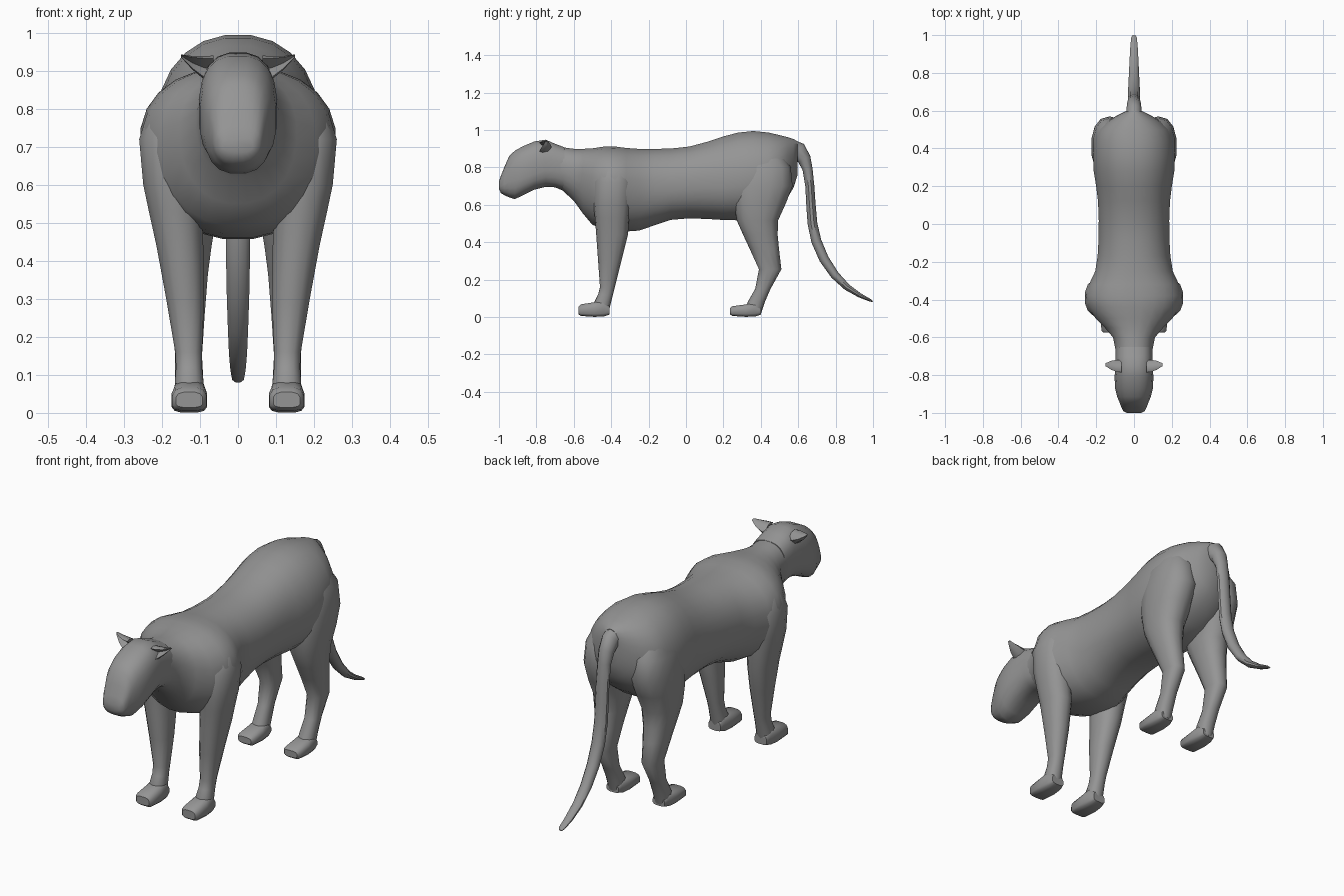
import bpy, bmesh, math
from mathutils import Vector

fur = bpy.data.materials.new("grey fur")
fur.diffuse_color = (0.3, 0.3, 0.3, 1)


def loft(name, rings):
    """Skin a closed tube through equal-length rings and cap both ends."""
    bm = bmesh.new()
    loops = [[bm.verts.new(p) for p in r] for r in rings]
    n = len(loops[0])
    for a, b in zip(loops, loops[1:]):
        for i in range(n):
            j = (i + 1) % n
            bm.faces.new((a[i], a[j], b[j], b[i]))
    bm.faces.new(loops[0])
    bm.faces.new(loops[-1])
    bmesh.ops.recalc_face_normals(bm, faces=bm.faces)
    mesh = bpy.data.meshes.new(name)
    bm.to_mesh(mesh)
    bm.free()
    mesh.materials.append(fur)
    ob = bpy.data.objects.new(name, mesh)
    bpy.context.collection.objects.link(ob)
    bpy.ops.object.select_all(action='DESELECT')
    ob.select_set(True)
    bpy.context.view_layer.objects.active = ob
    bpy.ops.object.shade_smooth_by_angle(angle=math.radians(42))
    return ob


def unit_ring(n, power):
    """Points of a superellipse; a higher power is boxier."""
    pts = []
    for i in range(n):
        t = 2 * math.pi * (i + 0.5) / n
        c, s = math.cos(t), math.sin(t)
        pts.append((math.copysign(abs(c) ** (2 / power), c),
                    math.copysign(abs(s) ** (2 / power), s)))
    return pts


def upright_ring(y, top, bottom, half, widest, n=24, power=2.2, x=0.0):
    """Cross-section facing y, widest at a chosen height."""
    return [Vector((x + half * c, y, widest + s * ((top - widest) if s > 0 else (widest - bottom))))
            for c, s in unit_ring(n, power)]


def flat_ring(side, z, x0, x1, y0, y1, n=14, power=2.3):
    """Horizontal cross-section of a leg."""
    return [Vector((side * ((x0 + x1) / 2 + (x1 - x0) / 2 * c), (y0 + y1) / 2 + (y1 - y0) / 2 * s, z))
            for c, s in unit_ring(n, power)]


# Torso with neck, shoulders and rump: y, top, bottom, half width, widest height
torso = [
    (-0.74, 0.915, 0.71, 0.085, 0.81), (-0.66, 0.908, 0.675, 0.100, 0.80),
    (-0.60, 0.900, 0.620, 0.112, 0.77), (-0.55, 0.900, 0.550, 0.155, 0.74),
    (-0.50, 0.903, 0.490, 0.205, 0.72), (-0.44, 0.912, 0.470, 0.245, 0.72),
    (-0.38, 0.913, 0.460, 0.258, 0.72), (-0.32, 0.905, 0.455, 0.240, 0.71),
    (-0.25, 0.900, 0.460, 0.207, 0.70), (-0.17, 0.900, 0.488, 0.194, 0.70),
    (-0.08, 0.902, 0.518, 0.189, 0.70), (0.02, 0.913, 0.526, 0.188, 0.71),
    (0.12, 0.940, 0.522, 0.192, 0.72), (0.20, 0.967, 0.517, 0.202, 0.72),
    (0.28, 0.988, 0.515, 0.215, 0.73), (0.36, 0.996, 0.520, 0.218, 0.74),
    (0.44, 0.988, 0.550, 0.212, 0.75), (0.50, 0.974, 0.595, 0.190, 0.77),
    (0.545, 0.962, 0.640, 0.140, 0.79), (0.575, 0.952, 0.690, 0.090, 0.81),
    (0.597, 0.940, 0.760, 0.045, 0.85)]
loft("torso", [upright_ring(*r) for r in torso])

# Head, from nose to nape
head = [
    (-1.00, 0.725, 0.685, 0.040, 0.705), (-0.99, 0.755, 0.662, 0.058, 0.71),
    (-0.97, 0.805, 0.650, 0.068, 0.73), (-0.945, 0.862, 0.638, 0.077, 0.75),
    (-0.915, 0.890, 0.629, 0.090, 0.76), (-0.87, 0.915, 0.650, 0.101, 0.77),
    (-0.81, 0.940, 0.680, 0.104, 0.79), (-0.75, 0.949, 0.695, 0.099, 0.81),
    (-0.70, 0.927, 0.692, 0.098, 0.81), (-0.65, 0.908, 0.675, 0.098, 0.80)]
loft("head", [upright_ring(*r, n=20, power=2.6) for r in head])

# Legs: height, inner and outer x, front and back y
front_leg = [
    (0.84, 0.09, 0.200, -0.44, -0.32), (0.79, 0.08, 0.240, -0.475, -0.30),
    (0.72, 0.08, 0.262, -0.495, -0.285), (0.60, 0.09, 0.251, -0.495, -0.295),
    (0.53, 0.093, 0.236, -0.487, -0.305), (0.44, 0.090, 0.216, -0.480, -0.31),
    (0.30, 0.088, 0.190, -0.470, -0.345), (0.16, 0.094, 0.166, -0.460, -0.38),
    (0.12, 0.094, 0.164, -0.470, -0.39), (0.08, 0.090, 0.167, -0.490, -0.40),
    (0.02, 0.090, 0.167, -0.490, -0.415)]
hind_leg = [
    (0.88, 0.05, 0.180, 0.34, 0.51), (0.80, 0.04, 0.215, 0.28, 0.56),
    (0.70, 0.03, 0.227, 0.25, 0.57), (0.61, 0.04, 0.225, 0.255, 0.535),
    (0.515, 0.055, 0.214, 0.272, 0.492), (0.44, 0.068, 0.202, 0.305, 0.490),
    (0.365, 0.078, 0.190, 0.340, 0.497), (0.255, 0.087, 0.175, 0.390, 0.510),
    (0.15, 0.094, 0.166, 0.370, 0.452), (0.08, 0.090, 0.167, 0.330, 0.422),
    (0.02, 0.090, 0.167, 0.310, 0.402)]
# Paws: offset from toe tip, top, bottom, half width, widest height
paw = [
    (0.0, 0.055, 0.014, 0.036, 0.030), (0.012, 0.068, 0.005, 0.046, 0.028),
    (0.085, 0.080, 0.000, 0.048, 0.028), (0.135, 0.095, 0.002, 0.044, 0.030),
    (0.165, 0.060, 0.012, 0.034, 0.030)]

for side, label in ((-1, "left"), (1, "right")):
    loft(label + "_front_leg", [flat_ring(side, *r) for r in front_leg])
    loft(label + "_hind_leg", [flat_ring(side, *r) for r in hind_leg])
    for part, toe, height in (("front", -0.575, 1.0), ("hind", 0.235, 0.85)):
        loft(f"{label}_{part}_paw",
             [upright_ring(toe + d, t * height, b, w, m, n=12, power=3.2, x=side * 0.128)
              for d, t, b, w, m in paw])

    # Ear: crescent section, hollow at the front, narrowing to an outer tip
    ear = []
    for x, z0, z1, depth in ((0.065, 0.865, 0.940, 0.032), (0.090, 0.878, 0.939, 0.032),
                             (0.120, 0.903, 0.939, 0.024), (0.150, 0.936, 0.943, 0.008)):
        mid, half = (z0 + z1) / 2, (z1 - z0) / 2
        section = [(-1, 0.8), (-0.5, 1), (0.4, 0.75), (1, 0), (0.4, -0.75),
                   (-0.5, -1), (-1, -0.8), (0.1, 0)]
        ear.append([Vector((side * x, -0.75 + depth * a - 0.1 * (0.1 - x), mid + half * b))
                    for a, b in section])
    loft(label + "_ear", ear)

# Tail: centre y, centre z, half thickness, half width
tail = [
    (0.560, 0.900, 0.050, 0.045), (0.600, 0.885, 0.050, 0.042),
    (0.632, 0.845, 0.036, 0.038), (0.650, 0.790, 0.027, 0.034),
    (0.662, 0.700, 0.024, 0.034), (0.668, 0.600, 0.025, 0.034),
    (0.676, 0.500, 0.026, 0.034), (0.697, 0.405, 0.027, 0.033),
    (0.738, 0.310, 0.026, 0.031), (0.795, 0.225, 0.023, 0.028),
    (0.860, 0.160, 0.018, 0.025), (0.930, 0.115, 0.012, 0.021),
    (0.985, 0.089, 0.007, 0.016), (0.998, 0.082, 0.003, 0.009)]
rings = []
for i, (y, z, thick, wide) in enumerate(tail):
    a, b = tail[max(i - 1, 0)], tail[min(i + 1, len(tail) - 1)]
    along = Vector((0, b[0] - a[0], b[1] - a[1])).normalized()
    across = Vector((0, -along.z, along.y))
    rings.append([Vector((wide * c, y, z)) + across * (thick * s) for c, s in unit_ring(10, 2)])
loft("tail", rings)
